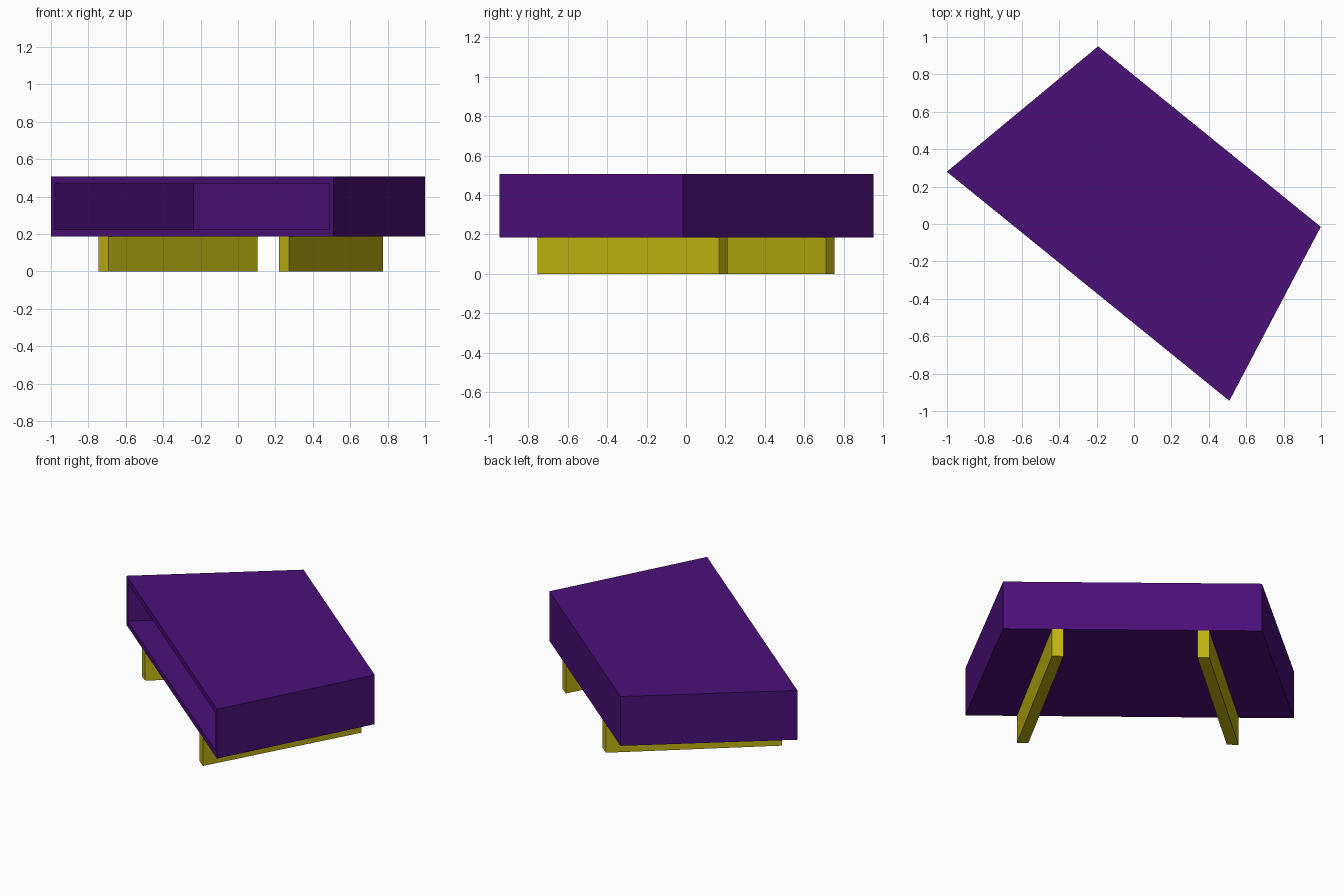
import bpy
from mathutils import Vector

if "Cube" in bpy.data.objects:
    bpy.data.objects.remove(bpy.data.objects["Cube"])

# Plan axes: U runs along the open front, V points to the back
U = Vector((0.777, -0.630))
V = Vector((0.630, 0.777))
FRONT, BACK = -0.413, 0.617
Z0, Z1, Z2 = 0.0, 0.185, 0.507


def material(name, rgb):
    m = bpy.data.materials.new(name)
    m.diffuse_color = (*rgb, 1)
    m.use_nodes = True
    m.node_tree.nodes["Principled BSDF"].inputs["Base Color"].default_value = m.diffuse_color
    return m


def ring(front, back, v0, v1):
    """Plan trapezoid, anticlockwise: front left, front right, back right, back left."""
    uv = [(front[0], v0), (front[1], v0), (back[1], v1), (back[0], v1)]
    return [U * u + V * v for u, v in uv]


def loft(plan, z0, z1):
    return [(p.x, p.y, z) for z in (z0, z1) for p in plan]


def build(name, verts, faces, mat):
    me = bpy.data.meshes.new(name)
    me.from_pydata(verts, [], faces)
    me.materials.append(mat)
    ob = bpy.data.objects.new(name, me)
    bpy.context.collection.objects.link(ob)
    return ob


purple = material("purple", (0.07, 0.005, 0.19))
yellow = material("yellow", (0.52, 0.45, 0.005))
FRONT_FACE = (0, 1, 5, 4)
CLOSED = [(3, 2, 1, 0), (4, 5, 6, 7), (1, 2, 6, 5), (2, 3, 7, 6), (3, 0, 4, 7)]

# Cabinet: hollow trapezoid shell, open at the front
outer = loft(ring((-0.953, 0.991), (-0.747, 0.785), FRONT, BACK), Z1, Z2)
inner = loft(ring((-0.926, 0.964), (-0.737, 0.775), FRONT, 0.530), Z1 + 0.038, Z2 - 0.038)
lining = [tuple(i + 8 for i in reversed(f)) for f in CLOSED]
rim = []
for k in range(4):
    a, b = FRONT_FACE[k], FRONT_FACE[(k + 1) % 4]
    rim.append((a, b, b + 8, a + 8))
build("cabinet", outer + inner, CLOSED + lining + rim, purple)

# Base rails: one under each slanted side
for name, front, back in (("left_rail", (-0.626, -0.556), (-0.435, -0.365)),
                          ("right_rail", (0.618, 0.686), (0.428, 0.496))):
    build(name, loft(ring(front, back, FRONT, BACK), Z0, Z1),
          CLOSED + [FRONT_FACE], yellow)
